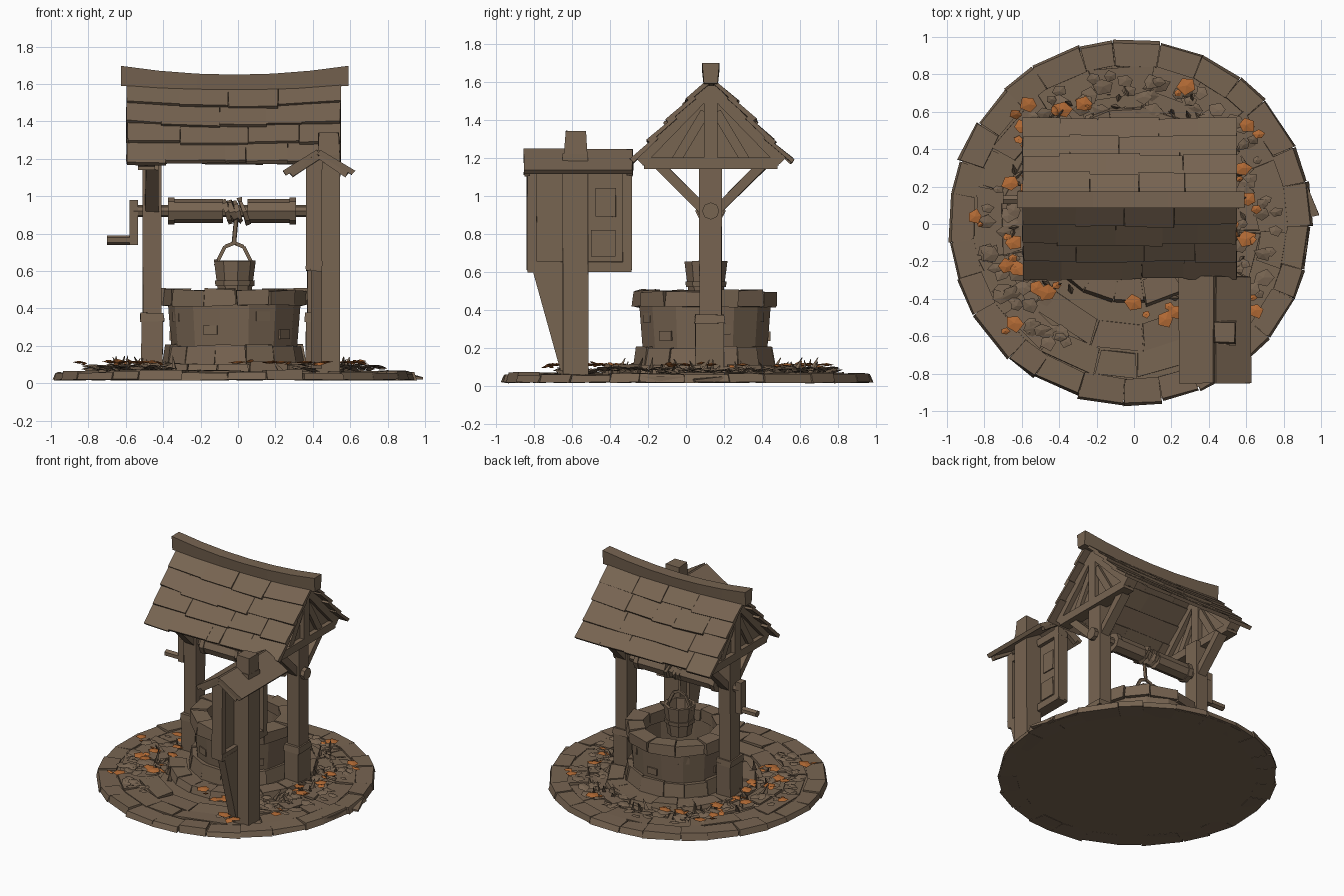
import bpy, bmesh, math, random
from mathutils import Vector, Matrix

if "Cube" in bpy.data.objects:
    bpy.data.objects.remove(bpy.data.objects["Cube"])
random.seed(7)
R = random.uniform

def material(name, col):
    m = bpy.data.materials.new(name)
    m.diffuse_color = (*col, 1)
    m.use_nodes = True
    m.node_tree.nodes["Principled BSDF"].inputs["Base Color"].default_value = m.diffuse_color
    return m

BROWN = material("weathered_brown", (0.185, 0.128, 0.083))
ORANGE = material("orange_leaf", (0.45, 0.145, 0.035))

def finish(name, bm, mat=BROWN, jit=0.0):
    for v in bm.verts:
        v.co += Vector((R(-jit, jit), R(-jit, jit), R(-jit, jit)))
    bmesh.ops.recalc_face_normals(bm, faces=bm.faces)
    me = bpy.data.meshes.new(name)
    bm.to_mesh(me)
    bm.free()
    me.materials.append(mat)
    ob = bpy.data.objects.new(name, me)
    bpy.context.collection.objects.link(ob)
    return ob

def hexa(bm, lo, hi):
    a = [bm.verts.new(p) for p in lo]
    b = [bm.verts.new(p) for p in hi]
    bm.faces.new(a[::-1])
    bm.faces.new(b)
    for i in range(4):
        j = (i + 1) % 4
        bm.faces.new((a[i], a[j], b[j], b[i]))

def box(bm, x0, x1, y0, y1, z0, z1, taper=0.0):
    q = lambda t, z: [(x0+t, y0+t, z), (x1-t, y0+t, z), (x1-t, y1-t, z), (x0+t, y1-t, z)]
    hexa(bm, q(0, z0), q(taper, z1))

def beam(bm, p, q, w, h, side=(1, 0, 0)):
    p, q = Vector(p), Vector(q)
    s = Vector(side) * w / 2
    n = (q - p).cross(s).normalized() * h / 2
    hexa(bm, [p-s-n, p+s-n, p+s+n, p-s+n], [q-s-n, q+s-n, q+s+n, q-s+n])

def tube(bm, p, q, r0, r1=None, n=8):
    p, q = Vector(p), Vector(q)
    d = q - p
    m = Matrix.Translation((p + q) / 2) @ d.to_track_quat('Z', 'Y').to_matrix().to_4x4()
    bmesh.ops.create_cone(bm, cap_ends=True, segments=n, radius1=r0,
                          radius2=r0 if r1 is None else r1, depth=d.length, matrix=m)

def ring(bm, c, ri, ro, z0, z1, n, ro_top=None, gap=0.0, rj=0.0, zj=0.0, ri_top=None):
    """Circle of wedge stones."""
    cuts = [(i + R(-.2, .2) * (rj > 0)) * 2 * math.pi / n for i in range(n)]
    cuts.append(cuts[0] + 2 * math.pi)
    for a0, a1 in zip(cuts, cuts[1:]):
        a0, a1 = a0 + gap, a1 - gap
        dr, dz = R(-rj, rj), R(-zj, zj)
        def quad(i, o, z):
            return [(c[0]+r*math.cos(a), c[1]+r*math.sin(a), z)
                    for r, a in ((i, a0), (o+dr, a0), (o+dr, a1), (i, a1))]
        hexa(bm, quad(ri, ro, z0),
             quad(ri if ri_top is None else ri_top, ro if ro_top is None else ro_top, z1+dz))

# ---- ground: plate, kerb stones, paving, raised terrace
G, W = (-0.02, 0.01), (-0.02, 0.10)
bm = bmesh.new()
tube(bm, (*G, 0.018), (*G, 0.05), 0.955, n=40)
finish("ground_plate", bm)
bm = bmesh.new()
ring(bm, G, 0.84, 0.975, 0.018, 0.062, 27, ro_top=0.962, gap=0.002, rj=0.010, zj=0.008)
hexa(bm, [(.86, .02, .02), (.99, .05, .02), (.93, .20, .02), (.86, .2, .02)],
     [(.86, .02, .05), (.99, .05, .035), (.93, .20, .05), (.86, .2, .05)])
finish("kerb_stones", bm, jit=0.004)
bm = bmesh.new()
ring(bm, G, 0.70, 0.84, 0.03, 0.06, 17, gap=0.006, rj=0.01, zj=0.010)
ring(bm, G, 0.55, 0.70, 0.03, 0.066, 13, gap=0.007, rj=0.01, zj=0.010)
finish("paving_slabs", bm, jit=0.006)
bm = bmesh.new()
ring(bm, W, 0.40, 0.54, 0.03, 0.105, 18, ro_top=0.52, gap=0.006, rj=0.012, zj=0.01)
tube(bm, (*W, 0.03), (*W, 0.098), 0.50, n=24)
finish("terrace_stones", bm, jit=0.005)

# ---- fallen leaves, rubble and grass tufts
def leaf(bm, x, y, z, r, tilt=.35, squash=.8):
    n, t = 5, R(0, 6.28)
    tx, ty = R(-tilt, tilt), R(-tilt, tilt)
    pts = []
    for i in range(n):
        a, k = t + i * 6.283 / n, r * R(.7, 1.2)
        u, v = k * math.cos(a), k * math.sin(a) * squash
        pts.append(bm.verts.new((x+u, y+v, z + u*tx + v*ty)))
    top, bot = bm.verts.new((x, y, z + .008)), bm.verts.new((x, y, z - .008))
    for i in range(n):
        bm.faces.new((pts[i], pts[(i+1) % n], top))
        bm.faces.new((pts[(i+1) % n], pts[i], bot))

bm = bmesh.new()
for i in range(230):
    a, r = R(0, 6.283), R(.5, .80)
    x, y = G[0] + r*math.cos(a), G[1] + r*math.sin(a)
    if not (y < -.45 and -.28 < x < .3):
        leaf(bm, x, y, R(.07, .095), R(.03, .06), .25)
for i in range(70):
    a, r = R(0, 6.283), R(.52, .66)
    x, y = W[0] + r*math.cos(a), W[1] + r*math.sin(a)
    if y > -.42:
        tube(bm, (x, y, .06), (x+R(-.05, .05), y+R(-.05, .05), R(.10, .15)), .018, .002, 3)
finish("rubble_and_tufts", bm)
bm = bmesh.new()
spots = [(-.56, .64), (-.60, .52), (-.38, .61), (-.27, .64), (.28, .74), (.60, .53),
         (.58, .30), (.60, -.08), (-.85, .04), (-.65, -.10), (-.68, -.23), (-.63, -.24),
         (-.52, -.34), (-.46, -.37), (0, -.42), (.17, -.51), (.23, -.47), (-.64, -.53),
         (.65, -.46), (.61, .13), (.40, -.58), (.36, -.68), (.46, -.70), (-.54, .05),
         (-.57, .20), (-.50, -.08), (-.52, .38), (.52, .0), (-.66, .22)]
for x, y in spots:
    leaf(bm, x, y, .112, R(.045, .055), .12, .9)
    leaf(bm, x + R(-.07, .07), y + R(-.07, .07), R(.10, .12), R(.02, .035), .5)
finish("orange_leaves", bm, ORANGE)

# ---- well: footing, wall, rim, projecting bricks
bm = bmesh.new()
ring(bm, W, 0.27, 0.385, 0.09, 0.20, 14, ro_top=0.365, gap=0.004, rj=0.01, zj=0.008)
finish("well_footing", bm, jit=0.003)
bm = bmesh.new()
ring(bm, W, 0.27, 0.335, 0.18, 0.43, 14, ro_top=0.355)
for i in range(9):
    a, z = i * .7 + R(0, .3), (R(.34, .37) if i % 2 else R(.22, .3))
    c = Vector((W[0] + .322*math.cos(a), W[1] + .322*math.sin(a), z))
    t = Vector((-math.sin(a), math.cos(a), 0))
    beam(bm, c - t*.04, c + t*.04, .05, .045, (0, 0, 1))
finish("well_wall", bm)
bm = bmesh.new()
ring(bm, W, 0.26, 0.385, 0.415, 0.495, 12, ro_top=0.38, gap=0.008, rj=0.014, zj=0.01)
finish("well_rim_stones", bm, jit=0.006)

# ---- bucket with hoop and handle, rope
B = (-0.02, 0.105)
bm = bmesh.new()
ring(bm, B, 0.065, 0.085, 0.43, 0.655, 9, ro_top=0.115, ri_top=0.092, zj=0.006)
ring(bm, B, 0.08, 0.107, 0.52, 0.55, 9, ro_top=0.11)
tube(bm, (*B, .43), (*B, .46), .08, n=9)
finish("bucket", bm)
bm = bmesh.new()
for s in (-1, 1):
    beam(bm, (B[0]+s*.10, B[1], .63), (B[0]+s*.05, B[1], .73), .014, .02, (0, 1, 0))
    beam(bm, (B[0]+s*.05, B[1], .73), (B[0], B[1], .75), .014, .02, (0, 1, 0))
finish("bucket_handle", bm)
C, AZ = 0.13, 0.92          # roof centre line in y, axle height
bm = bmesh.new()
tube(bm, (*B, .74), (-.01, C - .03, .90), .010, n=5)
for x in (-.06, -.03, 0, .03):
    tube(bm, (x-.012, C, AZ-.004), (x+.012, C, AZ+.004), R(.06, .08), n=8)
finish("rope", bm, jit=.006)

# ---- winding drum, axle and crank
bm = bmesh.new()
for x0, x1, r in ((-.35, -.08, .064), (.05, .29, .064), (-.375, -.34, .072),
                  (.275, .31, .072), (-.56, .50, .032), (.47, .50, .045)):
    tube(bm, (x0, C, AZ), (x1, C, AZ), r)
finish("winding_drum", bm)
bm = bmesh.new()
box(bm, -.58, -.535, C-.03, C+.03, .74, .98)
tube(bm, (-.70, C, .765), (-.54, C, .765), .026, n=6)
finish("crank", bm)

# ---- posts with feet and braces, gable trusses
for name, x in (("left", -.46), ("right", .42)):
    bm = bmesh.new()
    box(bm, x-.05, x+.05, C-.06, C+.06, .08, 1.18)
    box(bm, x-.058, x+.058, C-.082, C+.07, .08, .34)
    box(bm, x-.066, x+.066, C-.086, C+.074, .33, .375, .005)
    for s in (-1, 1):
        beam(bm, (x, C+s*.04, .93), (x, C+s*.27, 1.16), .07, .05)
    finish(name + "_post", bm, jit=.003)
    bm = bmesh.new()
    o = x + (-.03 if x < 0 else .03)
    beam(bm, (o, C-.35, 1.17), (o, C+.35, 1.17), .09, .06)
    beam(bm, (o, C, 1.15), (o, C, 1.58), .09, .07, (1, 0, 0))
    for s in (-1, 1):
        beam(bm, (o, C, 1.565), (o, C+s*.375, 1.18), .09, .06)
        beam(bm, (o, C+s*.03, 1.44), (o, C+s*.18, 1.19), .07, .05)
    hexa(bm, [(o-.01, C-.36, 1.16), (o+.01, C-.36, 1.16), (o+.01, C+.36, 1.16), (o-.01, C+.36, 1.16)],
         [(o-.01, C-.01, 1.55), (o+.01, C-.01, 1.55), (o+.01, C+.01, 1.55), (o-.01, C+.01, 1.55)])
    finish(name + "_gable", bm)

# ---- sagging shingle roof and ridge
for name, s in (("front", -1), ("back", 1)):
    bm = bmesh.new()
    n = Vector((0, s*.71, .70))
    P = lambda x, t, h: Vector((x, C + .003 + s*(.015+.39*t), 1.60-.425*t)) + n*h
    for k in range(4):
        m = 4 + k % 2
        cuts = [-.59 + 1.14*(i + (R(-.3, .3) if 0 < i < m else 0))/m for i in range(m + 1)]
        for x0, x1 in zip(cuts, cuts[1:]):
            x0, x1 = x0 + R(-.008, 0)*(x0 < -.58), x1 - .001
            t0, t1 = max(0, k/4 - .06), (k+1)/4 + R(0, .04)
            d, u = R(-.015, .015), R(.010, .018)
            hexa(bm, [P(x0, t0, -.012), P(x1, t0, -.012), P(x1, t1+d, u-.008), P(x0, t1, u-.008)],
                 [P(x0, t0, .01), P(x1, t0, .01), P(x1, t1+d, u+.016), P(x0, t1, u+.016)])
    for v in bm.verts:
        k = max(0, min(1, (v.co.z - 1.15)/.45))
        v.co.z -= .025 * k * (1 - ((v.co.x + .02)/.58)**2)
    finish(name + "_shingles", bm, jit=.003)
bm = bmesh.new()
def ridge_section(x):
    u = ((x + .018)/.607)**2
    a, b = 1.57 + .02*u, 1.65 + .047*u
    return [(x, C-.036, a), (x, C+.036, a), (x, C+.045, b), (x, C-.045, b)]
for i in range(6):
    x0 = -.625 + 1.215*i/6
    hexa(bm, ridge_section(x0), ridge_section(x0 + 1.215/6))
bmesh.ops.remove_doubles(bm, verts=bm.verts, dist=.0005)
finish("ridge_beam", bm)

# ---- notice board: post, gusset, frame, panel, papers, little roof
bm = bmesh.new()
box(bm, .415, .545, -.648, -.515, .04, 1.22)
box(bm, .425, .545, -.64, -.52, 1.21, 1.34, .006)
finish("notice_post", bm, jit=.003)
bm = bmesh.new()
hexa(bm, [(.39, -.66, .08), (.45, -.66, .08), (.45, -.60, .08), (.39, -.60, .08)],
     [(.39, -.81, .62), (.45, -.81, .62), (.45, -.60, .62), (.39, -.60, .62)])
finish("notice_gusset", bm)
bm = bmesh.new()
for y0, y1, z0, z1 in ((-.835, -.785, .61, 1.19), (-.335, -.285, .61, 1.19),
                       (-.835, -.285, .60, .655), (-.835, -.285, 1.12, 1.17)):
    box(bm, .365, .45, y0, y1, z0, z1)
finish("notice_frame", bm, jit=.003)
bm = bmesh.new()
box(bm, .39, .42, -.79, -.33, .65, 1.13)
finish("notice_panel", bm)
bm = bmesh.new()
for y0, y1, z0, z1 in ((-.475, -.37, .89, 1.04), (-.50, -.37, .68, .82)):
    box(bm, .421, .429, y0, y1, z0, z1)
finish("notice_papers", bm, jit=.001)
bm = bmesh.new()
for s in (-1, 1):
    beam(bm, (.432, -.565, 1.235), (.432 + s*.185, -.565, 1.125), .57, .03, (0, 1, 0))
    for y in (-.835, -.295):
        beam(bm, (.432, y, 1.215), (.432 + s*.15, y, 1.115), .03, .03, (0, 1, 0))
finish("notice_roof", bm, jit=.004)
